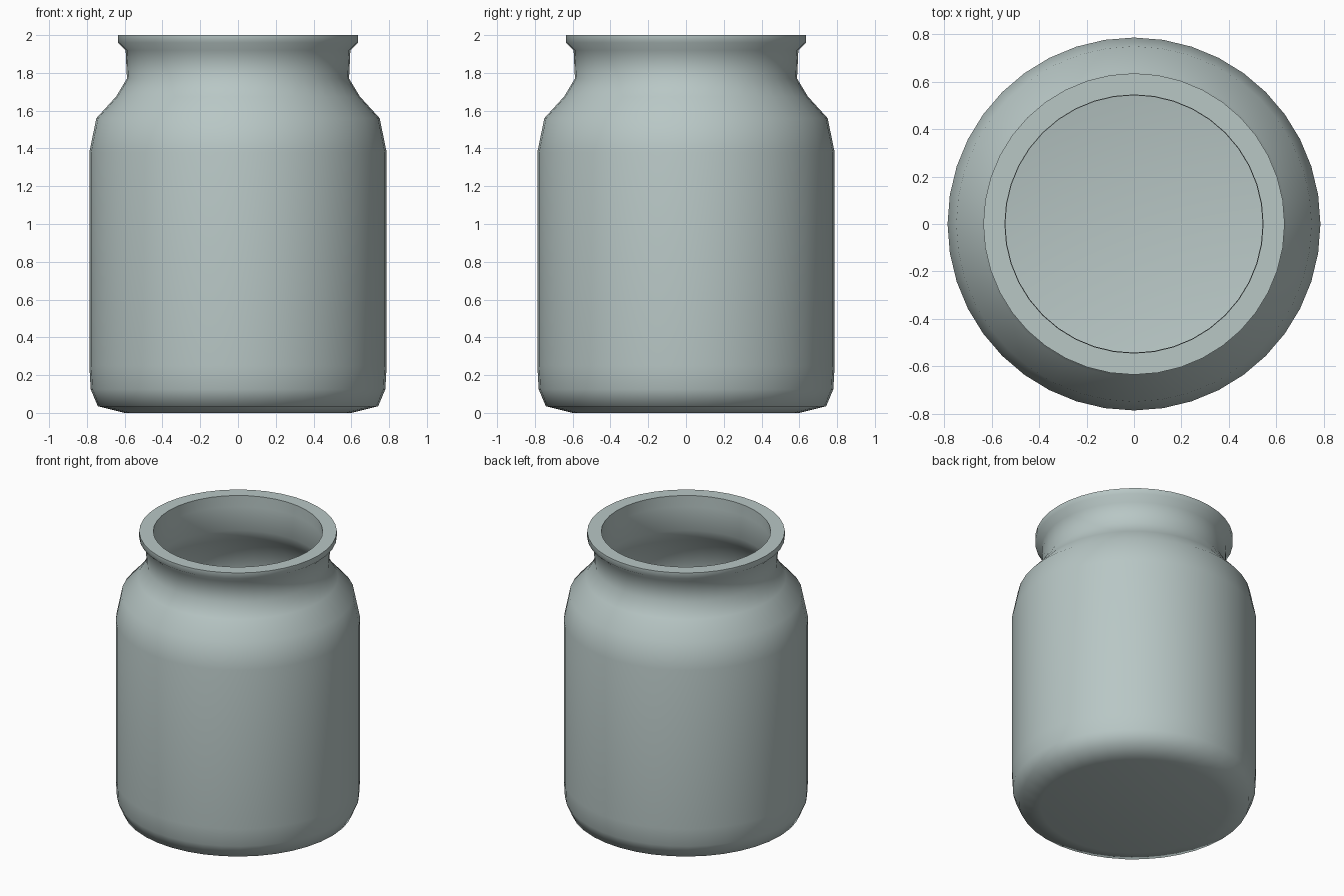
import bpy, bmesh, math

cube = bpy.data.objects.get("Cube")
if cube:
    bpy.data.objects.remove(cube, do_unlink=True)

SEGMENTS = 40
WALL = 0.045

# Colour
glass = bpy.data.materials.new("pale_grey_green")
colour = (0.48, 0.57, 0.56, 1)
glass.diffuse_color = colour
glass.use_nodes = True
glass.node_tree.nodes["Principled BSDF"].inputs["Base Color"].default_value = colour

# Outer wall, from the foot up to the rim
outer = [(0.6, 0), (0.742, 0.035), (0.78, 0.125), (0.787, 0.25), (0.787, 1.38),
         (0.75, 1.56), (0.645, 1.675), (0.588, 1.77), (0.595, 1.92),
         (0.636, 1.96), (0.636, 2.0)]
# Inner wall, from the mouth down to the floor, one wall thickness inside
inner = [(0.545, 2.0), (0.545, 1.92)]
inner += [(r - WALL, z - WALL * (z > 1.5) * 0.4) for r, z in reversed(outer[3:8])]
inner += [(0.735, 0.15), (0.7, 0.08), (0.58, WALL)]


def lathe(name, profile, material):
    """Spin a profile round z, closing both ends with flat discs."""
    bm = bmesh.new()
    rings = []
    for r, z in profile:
        rings.append([bm.verts.new((r * math.cos(a), r * math.sin(a), z))
                      for a in (math.tau * i / SEGMENTS for i in range(SEGMENTS))])
    for low, high in zip(rings, rings[1:]):
        for i in range(SEGMENTS):
            j = (i + 1) % SEGMENTS
            bm.faces.new((low[i], low[j], high[j], high[i]))
    bm.faces.new(reversed(rings[0]))
    bm.faces.new(rings[-1])
    mesh = bpy.data.meshes.new(name)
    bm.to_mesh(mesh)
    bm.free()
    mesh.materials.append(material)
    obj = bpy.data.objects.new(name, mesh)
    bpy.context.collection.objects.link(obj)
    return obj


# Hollow jar with a crisp rim and soft shoulders
jar = lathe("jar", outer + inner, glass)
bpy.ops.object.select_all(action='DESELECT')
jar.select_set(True)
bpy.context.view_layer.objects.active = jar
bpy.ops.object.shade_smooth_by_angle(angle=math.radians(60))
